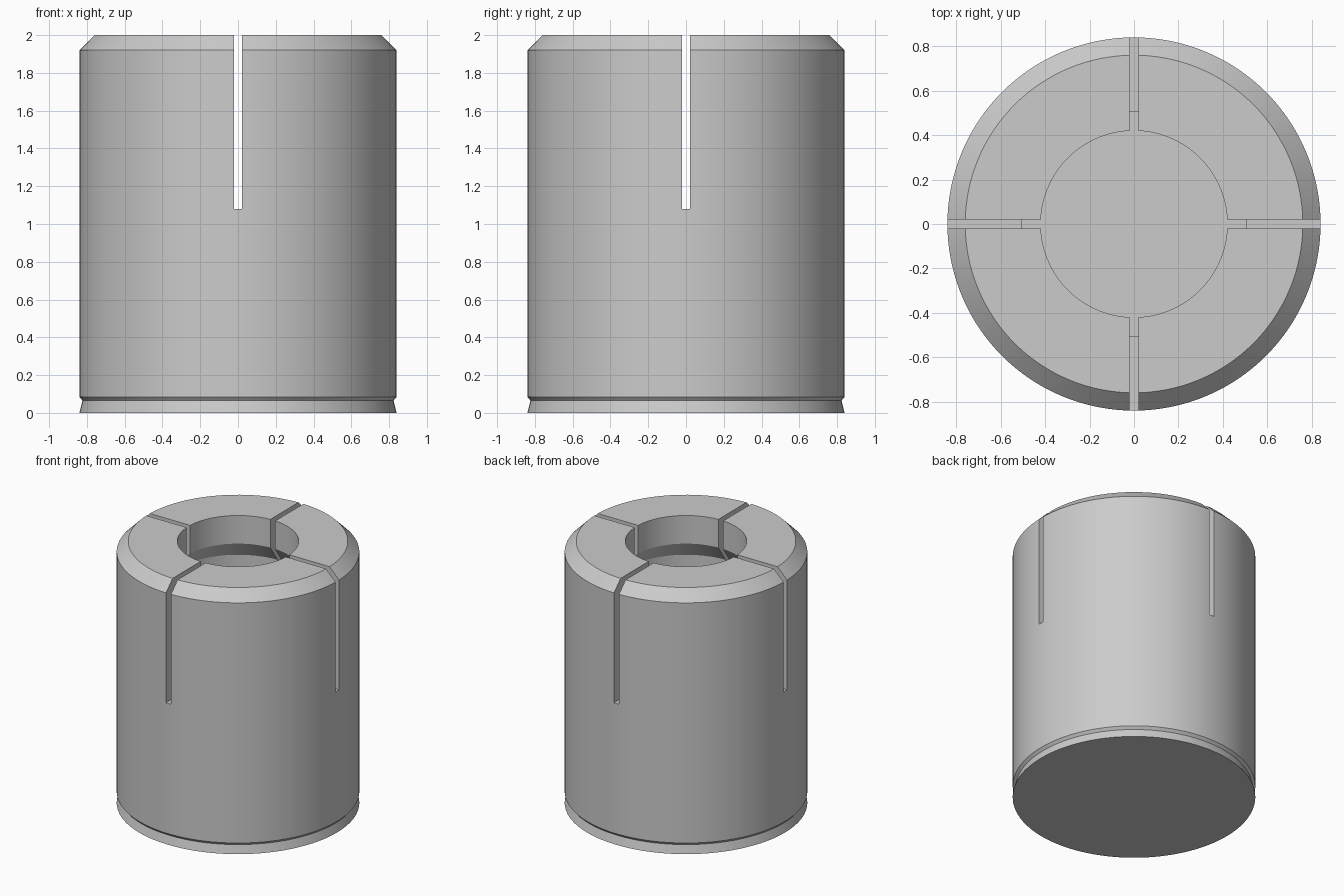
import bpy, bmesh, math
from mathutils import Matrix

if "Cube" in bpy.data.objects:
    bpy.data.objects.remove(bpy.data.objects["Cube"])

SEGMENTS = 128
SLOT_WIDTH = 0.042
SLOT_FLOOR = 1.08

steel = bpy.data.materials.new("light grey steel")
steel.diffuse_color = (0.6, 0.6, 0.6, 1)
steel.use_nodes = True
steel.node_tree.nodes["Principled BSDF"].inputs["Base Color"].default_value = steel.diffuse_color


def lathe(name, profile):
    """Revolve an (r, z) profile around the z axis."""
    bm = bmesh.new()
    verts = [bm.verts.new((r, 0, z)) for r, z in profile]
    edges = [bm.edges.new(pair) for pair in zip(verts, verts[1:])]
    bmesh.ops.spin(bm, geom=verts + edges, cent=(0, 0, 0), axis=(0, 0, 1),
                   angle=math.tau, steps=SEGMENTS)
    bmesh.ops.remove_doubles(bm, verts=bm.verts, dist=1e-5)
    bmesh.ops.recalc_face_normals(bm, faces=bm.faces)
    return to_object(name, bm)


def box(name, size, centre):
    bm = bmesh.new()
    bmesh.ops.create_cube(bm, size=1, matrix=Matrix.Translation(centre) @ Matrix.Diagonal((*size, 1)))
    return to_object(name, bm)


def to_object(name, bm):
    mesh = bpy.data.meshes.new(name)
    bm.to_mesh(mesh)
    bm.free()
    obj = bpy.data.objects.new(name, mesh)
    bpy.context.collection.objects.link(obj)
    mesh.materials.append(steel)
    return obj


# Sleeve: flared foot, undercut, body, top chamfer, then lip and wider blind bore
sleeve = lathe("slotted_sleeve", [
    (0, 0), (0.84, 0), (0.823, 0.065), (0.84, 0.085),
    (0.84, 1.92), (0.76, 2.0), (0.42, 2.0),
    (0.42, 1.785), (0.505, 1.66), (0.505, 0.3), (0, 0.3),
])

# Two crossing slots split the upper half into four jaws
height = 2.1 - SLOT_FLOOR
centre = (0, 0, SLOT_FLOOR + height / 2)
for name, size in (("slot_cutter_x", (2, SLOT_WIDTH, height)),
                   ("slot_cutter_y", (SLOT_WIDTH, 2, height))):
    cutter = box(name, size, centre)
    cut = sleeve.modifiers.new(name, 'BOOLEAN')
    cut.operation = 'DIFFERENCE'
    cut.solver = 'EXACT'
    cut.object = cutter
    bpy.context.view_layer.objects.active = sleeve
    bpy.ops.object.modifier_apply(modifier=cut.name)
    bpy.data.objects.remove(cutter)

# Smooth round walls, crisp edges
bpy.ops.object.select_all(action='DESELECT')
sleeve.select_set(True)
bpy.context.view_layer.objects.active = sleeve
bpy.ops.object.shade_smooth_by_angle(angle=math.radians(25))
